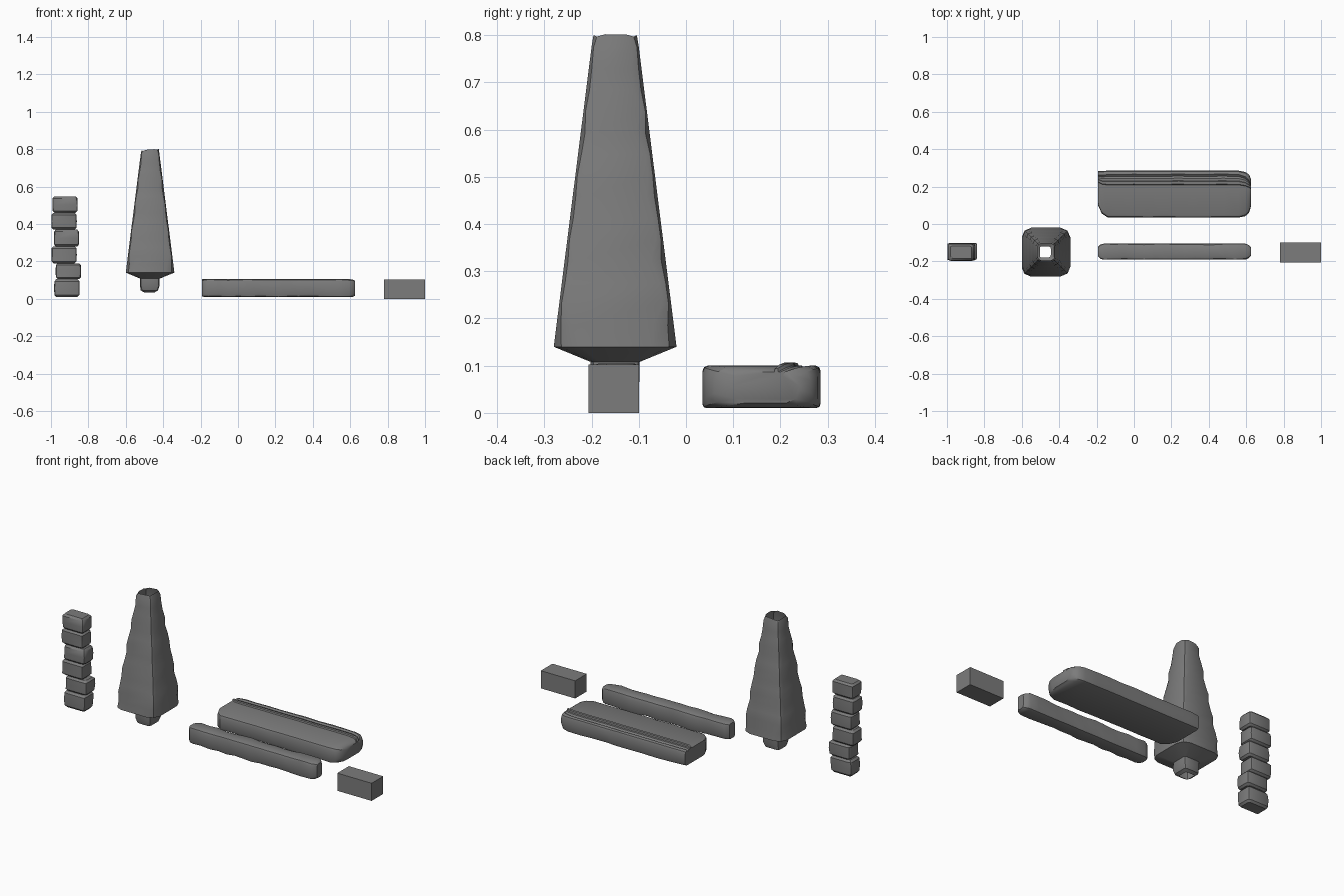
import bpy, bmesh, math, random

if "Cube" in bpy.data.objects:
    bpy.data.objects.remove(bpy.data.objects["Cube"])
random.seed(4)

stone = bpy.data.materials.new("grey_stone")
stone.diffuse_color = (0.2, 0.2, 0.2, 1)
stone.use_nodes = True
stone.node_tree.nodes["Principled BSDF"].inputs["Base Color"].default_value = stone.diffuse_color


def ring(a, b, chips, top=()):
    """Rounded rectangle of half sizes a, b; three points per corner."""
    pts = []
    for i, (su, sv) in enumerate([(1, -1), (1, 1), (-1, 1), (-1, -1)]):
        c = chips[i]
        p = (su * (a - c), sv * b)
        m = (su * (a - 0.3 * c), sv * (b - 0.3 * c))
        q = (su * a, sv * (b - c))
        pts += [p, m, q] if su * sv < 0 else [q, m, p]
        if i == 1:  # optional ridges and grooves along the top edge
            pts += [(u * (a - max(chips)), b + d) for u, d in reversed(top)]
    return pts


def loft(name, axis, stations, caps=True, top=(), flat=False):
    """Skin rings; station = (position, centre u, centre v, a, b, chip min, chip max)."""
    bm = bmesh.new()
    rings = []
    for t, cu, cv, a, b, lo, hi in stations:
        chips = [random.uniform(lo, hi) for _ in range(4)]
        r = []
        for u, v in ring(a, b, chips, top):
            co = (cu + u, cv + v, t) if axis == 'z' else (t, cu + u, cv + v)
            r.append(bm.verts.new(co))
        rings.append(r)
    n = len(rings[0])
    for r, s in zip(rings, rings[1:]):
        for i in range(n):
            j = (i + 1) % n
            bm.faces.new((r[i], r[j], s[j], s[i]))
    if caps:
        bm.faces.new(rings[0])
        bm.faces.new(rings[-1])
    bmesh.ops.recalc_face_normals(bm, faces=bm.faces)
    return finish(name, bm)


def finish(name, bm, smooth=True):
    me = bpy.data.meshes.new(name)
    bm.to_mesh(me)
    bm.free()
    me.materials.append(stone)
    ob = bpy.data.objects.new(name, me)
    bpy.context.collection.objects.link(ob)
    if smooth:
        bpy.ops.object.select_all(action='DESELECT')
        ob.select_set(True)
        bpy.context.view_layer.objects.active = ob
        bpy.ops.object.shade_smooth_by_angle(angle=math.radians(32))
    return ob


# Plain brick
bm = bmesh.new()
bmesh.ops.create_cube(bm, size=1)
for v in bm.verts:
    v.co = (0.89 + v.co.x * 0.22, -0.153 + v.co.y * 0.106, 0.051 + v.co.z * 0.102)
finish("plain_brick", bm, False)

# Column of six chipped blocks
levels = [0.01, 0.105, 0.19, 0.28, 0.37, 0.46, 0.547]
centres = [-0.915, -0.907, -0.93, -0.917, -0.93, -0.925]
for k, cx in enumerate(centres):
    z0, z1 = levels[k], levels[k + 1]
    cy = -0.148 + random.uniform(-0.004, 0.004)
    a, b = 0.068, 0.045
    st = []
    for f, inset in [(0, 0.011), (0.12, 0.001), (0.5, 0), (0.88, 0.001), (1, 0.011)]:
        st.append((z0 + f * (z1 - z0), cx, cy, a - inset, b - inset, 0.006, 0.018))
    loft(f"column_block_{k + 1}", 'z', st)

# Tapered spire: an open shell with a small stub underneath
st = [(0.035, -0.474, -0.15, 0.029, 0.029, 0.004, 0.014),
      (0.045, -0.474, -0.15, 0.046, 0.046, 0.010, 0.025),
      (0.07, -0.472, -0.15, 0.052, 0.052, 0.010, 0.025),
      (0.108, -0.471, -0.15, 0.052, 0.052, 0.006, 0.02),
      (0.14, -0.47, -0.15, 0.13, 0.13, 0.045, 0.055)]
for i in range(1, 15):
    f = i / 14
    h = 0.13 + (0.05 - 0.13) * f
    wave = 0.022 + 0.009 * math.sin(i * 2.1) + 0.018 * max(0, 1 - 5 * f)
    st.append((0.14 + 0.635 * f, -0.47, -0.15, h, h, wave * 0.7, wave * 1.1))
st.append((0.793, -0.47, -0.15, 0.046, 0.046, 0.02, 0.026))
spire = loft("tapered_spire", 'z', st, caps=False)
# Worn rim: middles of the sides stand higher than the corners, sloping to one side
for v in spire.data.vertices:
    if v.co.z > 0.785:
        u, w = v.co.x + 0.47, v.co.y + 0.15
        v.co.z += 0.008 + 0.08 * u - 0.25 * max(0, min(abs(u), abs(w)) - 0.01)

# Narrow beam with chipped edges
st = [(-0.192, -0.148, 0.057, 0.026, 0.044, 0.010, 0.015),
      (-0.18, -0.148, 0.057, 0.038, 0.047, 0.012, 0.02)]
for i in range(15):
    st.append((-0.16 + 0.755 * i / 14, -0.148, 0.057, 0.043, 0.048, 0.005, 0.022))
st += [(0.612, -0.148, 0.057, 0.036, 0.047, 0.012, 0.02),
       (0.626, -0.148, 0.057, 0.022, 0.040, 0.010, 0.015)]
loft("narrow_beam", 'x', st)

# Wide plank: rounded right end, cut left end, raised ridge and groove on top
st = [(-0.192, 0.19, 0.055, 0.092, 0.043, 0.015, 0.02),
      (-0.172, 0.17, 0.055, 0.114, 0.045, 0.015, 0.02),
      (-0.14, 0.16, 0.055, 0.125, 0.045, 0.012, 0.018)]
for i in range(9):
    st.append((-0.08 + 0.64 * i / 8, 0.16, 0.055, 0.125, 0.045, 0.008, 0.018))
st += [(0.595, 0.16, 0.055, 0.118, 0.044, 0.018, 0.022),
       (0.615, 0.162, 0.055, 0.102, 0.040, 0.025, 0.03),
       (0.626, 0.168, 0.054, 0.072, 0.033, 0.027, 0.03)]
top = [(0.45, 0), (0.48, 0.007), (0.62, 0.007), (0.65, 0),
       (0.77, 0), (0.87, -0.009), (0.97, 0)]
loft("wide_plank", 'x', st, top=top)
